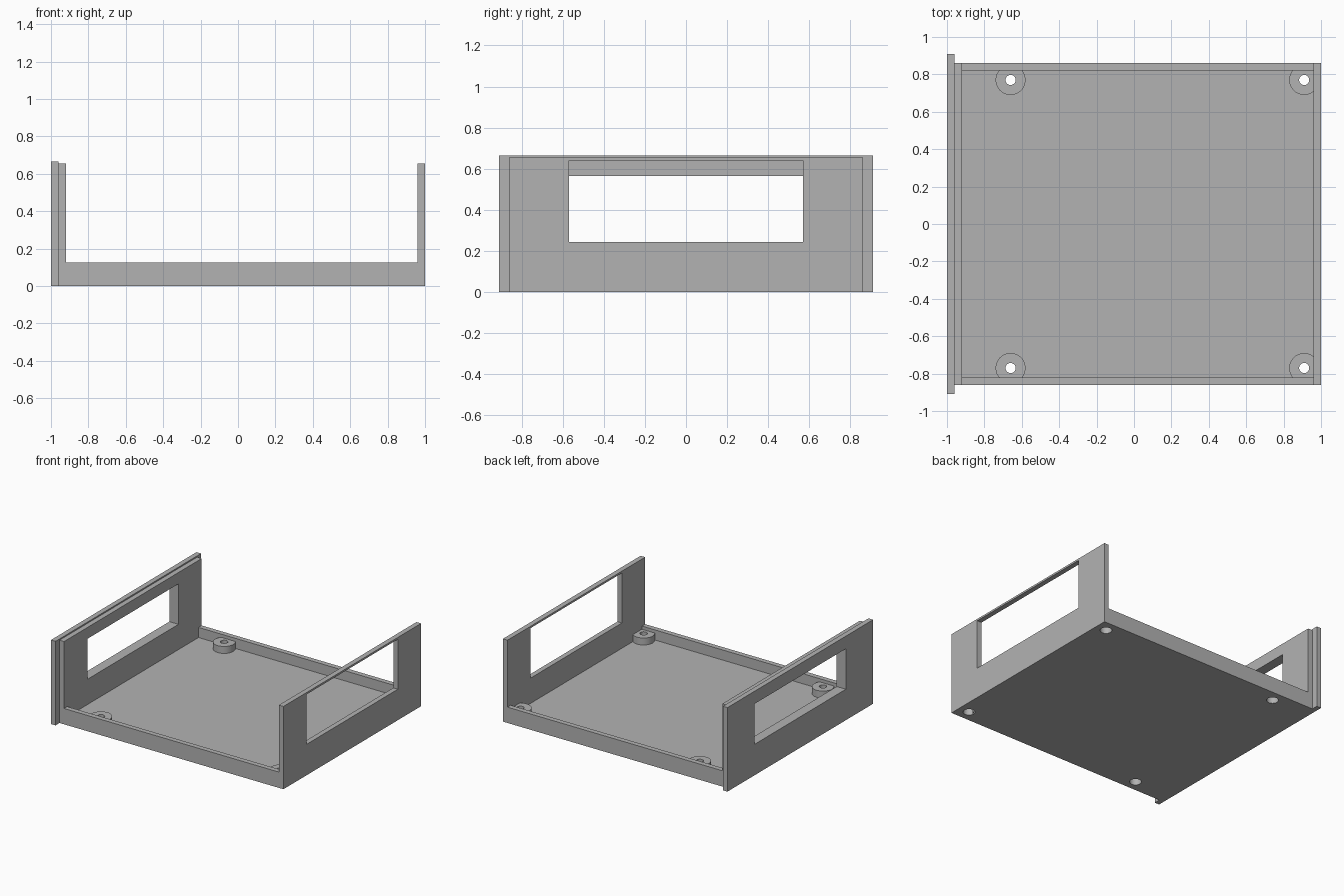
import bpy
import bmesh
from mathutils import Matrix, Vector

cube = bpy.data.objects.get("Cube")
if cube:
    bpy.data.objects.remove(cube, do_unlink=True)

grey = bpy.data.materials.new("plain grey")
grey.use_nodes = True
colour = (0.45, 0.45, 0.45, 1)
grey.diffuse_color = colour
grey.node_tree.nodes["Principled BSDF"].inputs["Base Color"].default_value = colour

HALF_DEPTH = 0.86      # half length of the tray in y
WALL = 0.04            # thickness of every wall
SIDE_TOP = 0.655       # top of the two tall walls
RIM_TOP = 0.125        # top of the low front and back walls
FLOOR_TOP = 0.045


def finish(name, bm):
    bmesh.ops.recalc_face_normals(bm, faces=bm.faces[:])
    mesh = bpy.data.meshes.new(name)
    bm.to_mesh(mesh)
    bm.free()
    mesh.materials.append(grey)
    obj = bpy.data.objects.new(name, mesh)
    bpy.context.collection.objects.link(obj)
    return obj


def box(name, low, high):
    low, high = Vector(low), Vector(high)
    bm = bmesh.new()
    place = Matrix.Translation((low + high) / 2) @ Matrix.Diagonal((*(high - low), 1))
    bmesh.ops.create_cube(bm, size=1, matrix=place)
    return finish(name, bm)


def cylinder(name, x, y, radius, bottom, top):
    bm = bmesh.new()
    bmesh.ops.create_cone(bm, cap_ends=True, segments=48, radius1=radius, radius2=radius,
                          depth=top - bottom,
                          matrix=Matrix.Translation((x, y, (bottom + top) / 2)))
    return finish(name, bm)


def combine(target, tool, operation="DIFFERENCE", keep=False):
    tool.hide_render = True
    mod = target.modifiers.new(operation.lower(), "BOOLEAN")
    mod.operation = operation
    mod.solver = "EXACT"
    mod.object = tool
    bpy.context.view_layer.objects.active = target
    bpy.ops.object.modifier_apply(modifier=mod.name)
    if not keep:
        bpy.data.objects.remove(tool, do_unlink=True)


# Tray: U-shaped profile run from front to back
inner_left, inner_right = -0.96 + WALL, 1 - WALL
profile = [(-0.96, 0), (1, 0), (1, SIDE_TOP), (inner_right, SIDE_TOP),
           (inner_right, RIM_TOP), (inner_left, RIM_TOP),
           (inner_left, SIDE_TOP), (-0.96, SIDE_TOP)]
bm = bmesh.new()
face = bm.faces.new([bm.verts.new((x, -HALF_DEPTH, z)) for x, z in profile])
sweep = bmesh.ops.extrude_face_region(bm, geom=[face])
moved = [v for v in sweep["geom"] if isinstance(v, bmesh.types.BMVert)]
bmesh.ops.translate(bm, verts=moved, vec=(0, 2 * HALF_DEPTH, 0))
tray = finish("tray", bm)

# Sunken floor between the low walls
inside = HALF_DEPTH - WALL
combine(tray, box("floor_cutter", (inner_left, -inside, FLOOR_TOP), (inner_right, inside, 0.3)))

# Screw posts with a through hole and a wider recess underneath
for x in (-0.66, 0.91):
    for y in (-0.77, 0.77):
        combine(tray, cylinder("screw_post", x, y, 0.08, 0.02, 0.1), "UNION")
        combine(tray, cylinder("screw_hole", x, y, 0.027, -0.1, 0.2))
        combine(tray, cylinder("screw_recess", x, y, 0.043, -0.1, 0.055))

# Wider outer plate on the right-hand wall
outer_plate = box("outer_plate", (-1, -0.91, 0), (-0.96, 0.91, 0.665))

# Window openings in both tall walls
left_window = box("left_window", (0.9, -0.57, 0.245), (1.1, 0.57, 0.64))
right_window = box("right_window", (-1.1, -0.57, 0.245), (-0.9, 0.57, 0.565))
combine(tray, left_window)
combine(tray, right_window, keep=True)
combine(outer_plate, right_window)

# Round posts shaded smooth with crisp edges
bpy.ops.object.select_all(action="DESELECT")
tray.select_set(True)
bpy.context.view_layer.objects.active = tray
bpy.ops.object.shade_smooth_by_angle()
